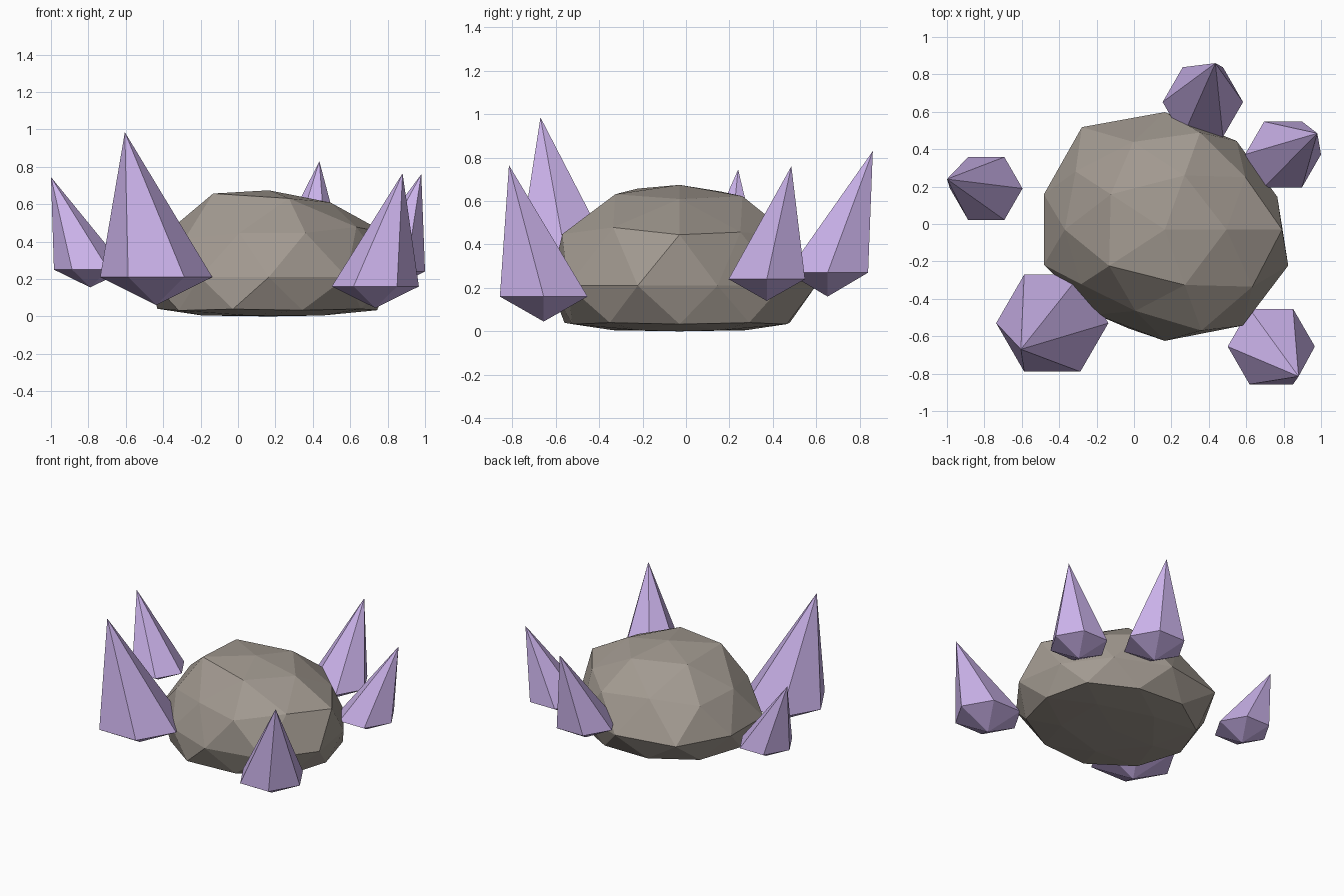
import bpy, bmesh
from math import cos, sin, radians, degrees, atan2
from mathutils import Vector

if "Cube" in bpy.data.objects:
    bpy.data.objects.remove(bpy.data.objects["Cube"])


def material(name, color):
    m = bpy.data.materials.new(name)
    m.diffuse_color = (*color, 1)
    m.use_nodes = True
    m.node_tree.nodes["Principled BSDF"].inputs["Base Color"].default_value = m.diffuse_color
    return m


def make_object(name, bm, mat):
    bmesh.ops.recalc_face_normals(bm, faces=bm.faces)
    me = bpy.data.meshes.new(name)
    bm.to_mesh(me)
    bm.free()
    me.materials.append(mat)
    ob = bpy.data.objects.new(name, me)
    bpy.context.collection.objects.link(ob)
    return ob


stone = material("stone", (0.36, 0.32, 0.28))
lavender = material("lavender_crystal", (0.60, 0.45, 0.83))

# Boulder: lumpy icosphere; each latitude ring has radial factors by angle
LUMPS = {
    100: [0.91],
    85: [0.92, 0.95, 1.0, 1.03, 0.97],
    53: [0.92, 0.95, 0.925, 0.88, 1.0],
    45: [1.03, 1.0, 0.97, 0.91, 1.04],
    0: [0.93, 0.96, 1.03, 1.11, 1.0, 1.0, 0.92, 0.975, 1.04, 1.02],
    -45: [1.0, 0.98, 0.98, 1.02, 1.0],
    -53: [1.0, 1.0, 1.02, 1.03, 1.0],
}
bm = bmesh.new()
bmesh.ops.create_icosphere(bm, subdivisions=2, radius=1)
for v in bm.verts:
    ring = LUMPS.get(round(v.co.z * 100), [1.0])
    angle = (degrees(atan2(v.co.y, v.co.x)) + 1) % 360
    f = ring[int(angle / 360 * len(ring))]
    x, y, z = v.co * f
    z = 0.21 + 0.51 * z
    if z < 0.052:                      # nearly flat underside
        z = max(0, 0.043 + 0.17 * z)
    v.co = Vector((0.165 + 0.68 * x, -0.03 + 0.61 * y, z))
make_object("boulder", bm, stone)


# Crystal: hexagonal girdle with a leaning tip and a short point below
def crystal(name, cx, cy, r, girdle, bottom, tip):
    bm = bmesh.new()
    ring = [bm.verts.new((cx + r * cos(radians(60 * i)),
                          cy + r * sin(radians(60 * i)), girdle)) for i in range(6)]
    top = bm.verts.new(tip)
    low = bm.verts.new((cx, cy, bottom))
    for i in range(6):
        a, b = ring[i], ring[(i + 1) % 6]
        bm.faces.new((a, b, top))
        bm.faces.new((b, a, low))
    make_object(name, bm, lavender)


crystal("crystal_front_left", -0.437, -0.53, 0.30, 0.21, 0.06, (-0.605, -0.67, 0.985))
crystal("crystal_left", -0.79, 0.19, 0.194, 0.25, 0.155, (-1.0, 0.24, 0.745))
crystal("crystal_back", 0.368, 0.652, 0.215, 0.27, 0.16, (0.435, 0.86, 0.83))
crystal("crystal_back_right", 0.797, 0.372, 0.203, 0.24, 0.14, (0.98, 0.485, 0.76))
crystal("crystal_front_right", 0.734, -0.655, 0.233, 0.16, 0.045, (0.88, -0.815, 0.765))
